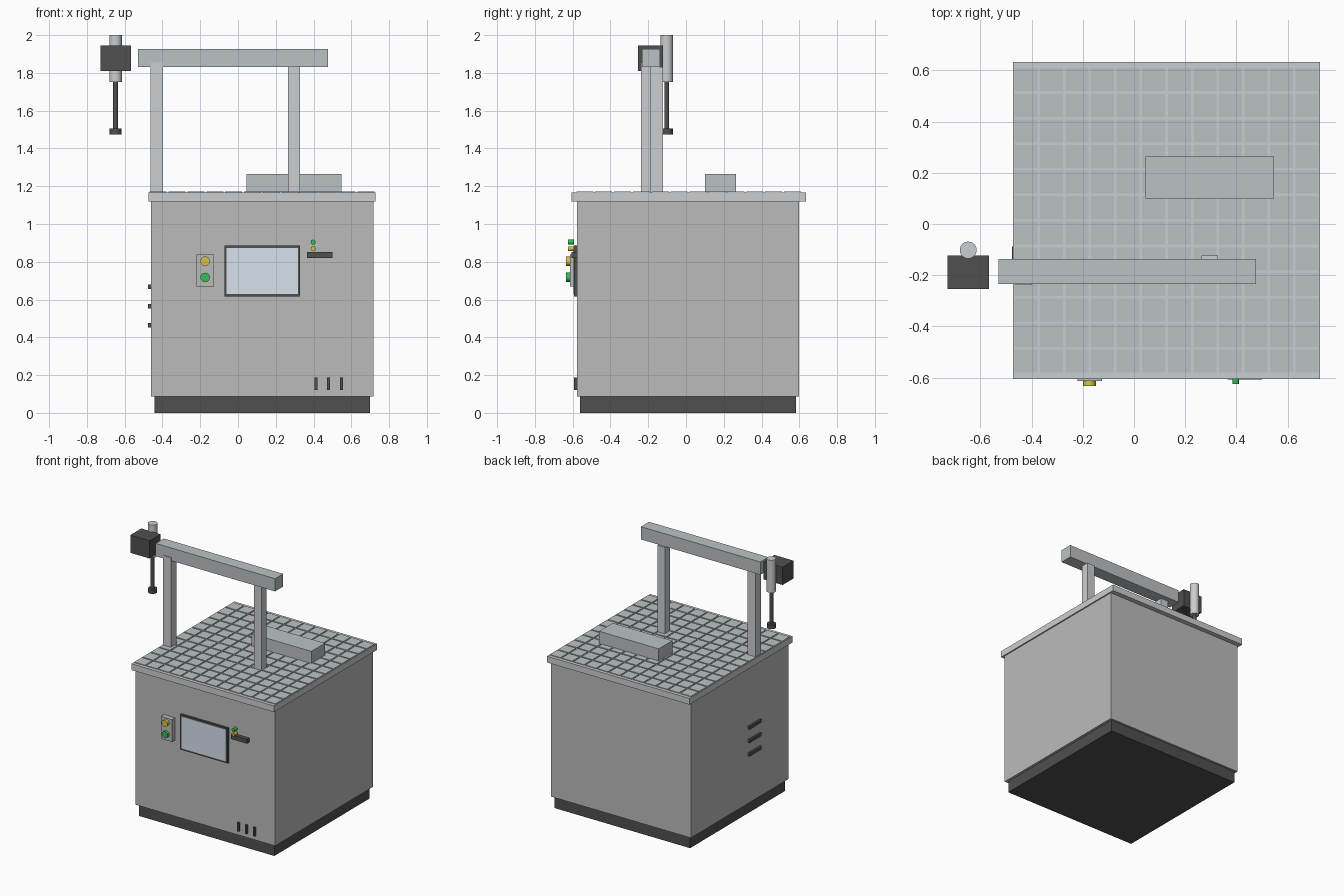
import bpy, math

if "Cube" in bpy.data.objects:
    bpy.data.objects.remove(bpy.data.objects["Cube"])

def material(name, r, g, b):
    m = bpy.data.materials.new(name)
    m.diffuse_color = (r, g, b, 1)
    m.use_nodes = True
    m.node_tree.nodes["Principled BSDF"].inputs["Base Color"].default_value = m.diffuse_color
    return m

DARK = material("dark_grey", 0.08, 0.08, 0.08)
BODY = material("body_grey", 0.5, 0.5, 0.5)
LIGHT = material("light_metal", 0.6, 0.62, 0.64)
STEEL = material("steel", 0.5, 0.54, 0.56)
GLASS = material("screen_blue", 0.68, 0.76, 0.84)
YELLOW = material("yellow", 0.65, 0.55, 0.06)
GREEN = material("green", 0.04, 0.5, 0.1)

def box(name, x, y, z, mat):
    """Box from (min, max) ranges on each axis."""
    verts = [(a, b, c) for a in x for b in y for c in z]
    faces = [(0, 1, 3, 2), (4, 6, 7, 5), (0, 4, 5, 1),
             (2, 3, 7, 6), (0, 2, 6, 4), (1, 5, 7, 3)]
    me = bpy.data.meshes.new(name)
    me.from_pydata(verts, [], faces)
    me.materials.append(mat)
    ob = bpy.data.objects.new(name, me)
    bpy.context.collection.objects.link(ob)
    return ob

def cyl(name, centre, r, depth, mat, facing_front=False):
    rot = (math.pi / 2, 0, 0) if facing_front else (0, 0, 0)
    bpy.ops.mesh.primitive_cylinder_add(vertices=32, radius=r, depth=depth,
                                        location=centre, rotation=rot)
    ob = bpy.context.object
    ob.name = name
    ob.data.materials.append(mat)
    bpy.ops.object.shade_smooth_by_angle()
    return ob

# Cabinet
box("plinth", (-0.443, 0.698), (-0.56, 0.583), (0, 0.09), DARK)
box("cabinet_body", (-0.46, 0.717), (-0.577, 0.598), (0.088, 1.12), BODY)
box("table_top", (-0.473, 0.727), (-0.606, 0.634), (1.12, 1.168), LIGHT)

# Table surface: 12 x 12 slightly raised tiles
tile = box("table_tiles", (-0.468, -0.378), (-0.581, -0.491), (1.166, 1.173), STEEL)
for axis in range(2):
    arr = tile.modifiers.new("grid", 'ARRAY')
    arr.count = 12
    arr.use_relative_offset = False
    arr.use_constant_offset = True
    arr.constant_offset_displace = [0.1 if i == axis else 0 for i in range(3)]

box("fixture_block", (0.045, 0.547), (0.1, 0.264), (1.17, 1.265), STEEL)

# Gantry
box("left_post", (-0.463, -0.398), (-0.239, -0.174), (1.165, 1.855), LIGHT)
box("right_post", (0.264, 0.328), (-0.187, -0.123), (1.165, 1.83), LIGHT)
box("gantry_beam", (-0.53, 0.476), (-0.234, -0.137), (1.83, 1.927), STEEL)

# Tool head
box("head_block", (-0.728, -0.566), (-0.255, -0.123), (1.81, 1.945), DARK)
cyl("spindle", (-0.648, -0.102, 1.876), 0.033, 0.248, LIGHT)
cyl("spindle_rod", (-0.648, -0.102, 1.63), 0.013, 0.26, DARK)
cyl("spindle_tip", (-0.648, -0.102, 1.49), 0.032, 0.03, DARK)

# Screen
box("screen_frame", (-0.072, 0.328), (-0.592, -0.576), (0.617, 0.885), DARK)
box("screen", (-0.06, 0.317), (-0.595, -0.59), (0.63, 0.873), GLASS)

# Button box
box("button_box", (-0.221, -0.126), (-0.613, -0.576), (0.668, 0.838), BODY)
for name, z, mat in (("yellow_button", 0.803, YELLOW), ("green_button", 0.717, GREEN)):
    cyl(name, (-0.174, -0.622, z), 0.025, 0.024, mat, True)

# Small shelf with indicator lamps
box("shelf", (0.365, 0.5), (-0.607, -0.576), (0.82, 0.852), DARK)
for name, z, mat in (("yellow_lamp", 0.869, YELLOW), ("green_lamp", 0.904, GREEN)):
    cyl(name, (0.398, -0.61, z), 0.013, 0.032, mat, True)

# Vents on the front and left side
for x in (0.413, 0.48, 0.547):
    box("front_vent", (x - 0.008, x + 0.008), (-0.592, -0.57), (0.122, 0.188), DARK)
for z in (0.463, 0.565, 0.667):
    box("side_vent", (-0.476, -0.455), (-0.23, -0.088), (z - 0.012, z + 0.012), DARK)
